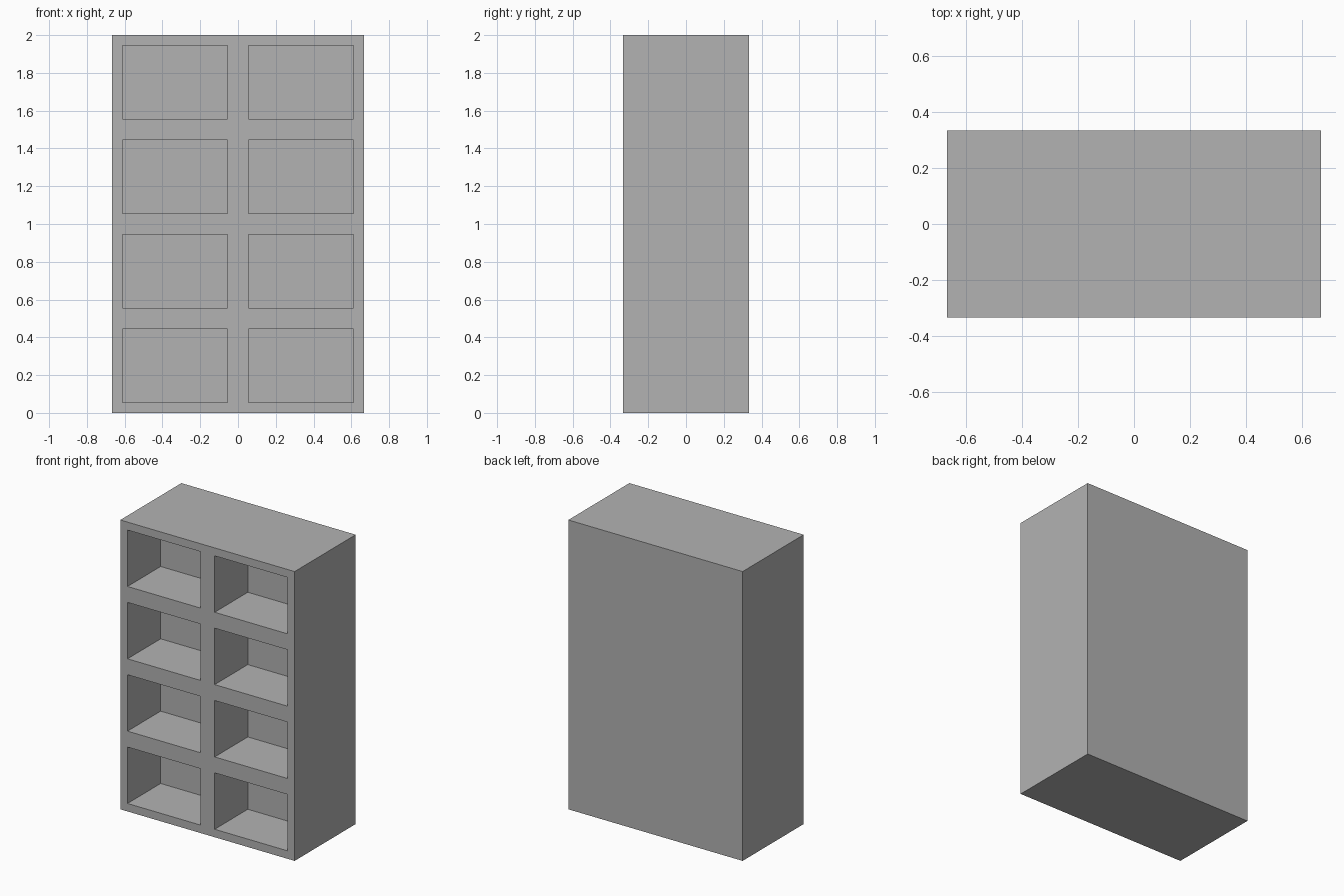
import bpy, bmesh
from mathutils import Vector

default_cube = bpy.data.objects.get("Cube")
if default_cube:
    bpy.data.objects.remove(default_cube, do_unlink=True)

WIDTH, DEPTH, HEIGHT = 1.333, 0.667, 2.0
COLUMNS, ROWS = 2, 4
FRAME = 0.055      # rim around each compartment
RECESS = 0.362     # compartment depth

# Single grey finish
grey = bpy.data.materials.new("plain_grey")
grey.use_nodes = True
colour = (0.448, 0.448, 0.448, 1)
grey.diffuse_color = colour
grey.node_tree.nodes["Principled BSDF"].inputs["Base Color"].default_value = colour

# Solid cabinet block standing on the floor
bm = bmesh.new()
bmesh.ops.create_cube(bm, size=1)
bmesh.ops.scale(bm, vec=(WIDTH, DEPTH, HEIGHT), verts=bm.verts)
bmesh.ops.translate(bm, vec=(0, 0, HEIGHT / 2), verts=bm.verts)


def cut(point, normal):
    bmesh.ops.bisect_plane(bm, geom=bm.verts[:] + bm.edges[:] + bm.faces[:],
                           plane_co=point, plane_no=normal)


# Divide the block into a grid of compartments
for i in range(1, COLUMNS):
    cut((WIDTH * (i / COLUMNS - 0.5), 0, 0), (1, 0, 0))
for i in range(1, ROWS):
    cut((0, 0, HEIGHT * i / ROWS), (0, 0, 1))

# Inset each front cell and push it straight back to form an open box
bm.normal_update()
front = [f for f in bm.faces if f.normal.y < -0.9]
bmesh.ops.inset_individual(bm, faces=front, thickness=FRAME, use_even_offset=True)
pushed = bmesh.ops.extrude_discrete_faces(bm, faces=front)["faces"]
bmesh.ops.translate(bm, vec=Vector((0, RECESS, 0)),
                    verts=list({v for f in pushed for v in f.verts}))

# Merge the coplanar grid faces back into clean panels
bmesh.ops.dissolve_limit(bm, angle_limit=0.01, verts=bm.verts[:], edges=bm.edges[:])
bm.normal_update()

mesh = bpy.data.meshes.new("shelf_cabinet")
bm.to_mesh(mesh)
bm.free()
mesh.materials.append(grey)
cabinet = bpy.data.objects.new("shelf_cabinet", mesh)
bpy.context.collection.objects.link(cabinet)
